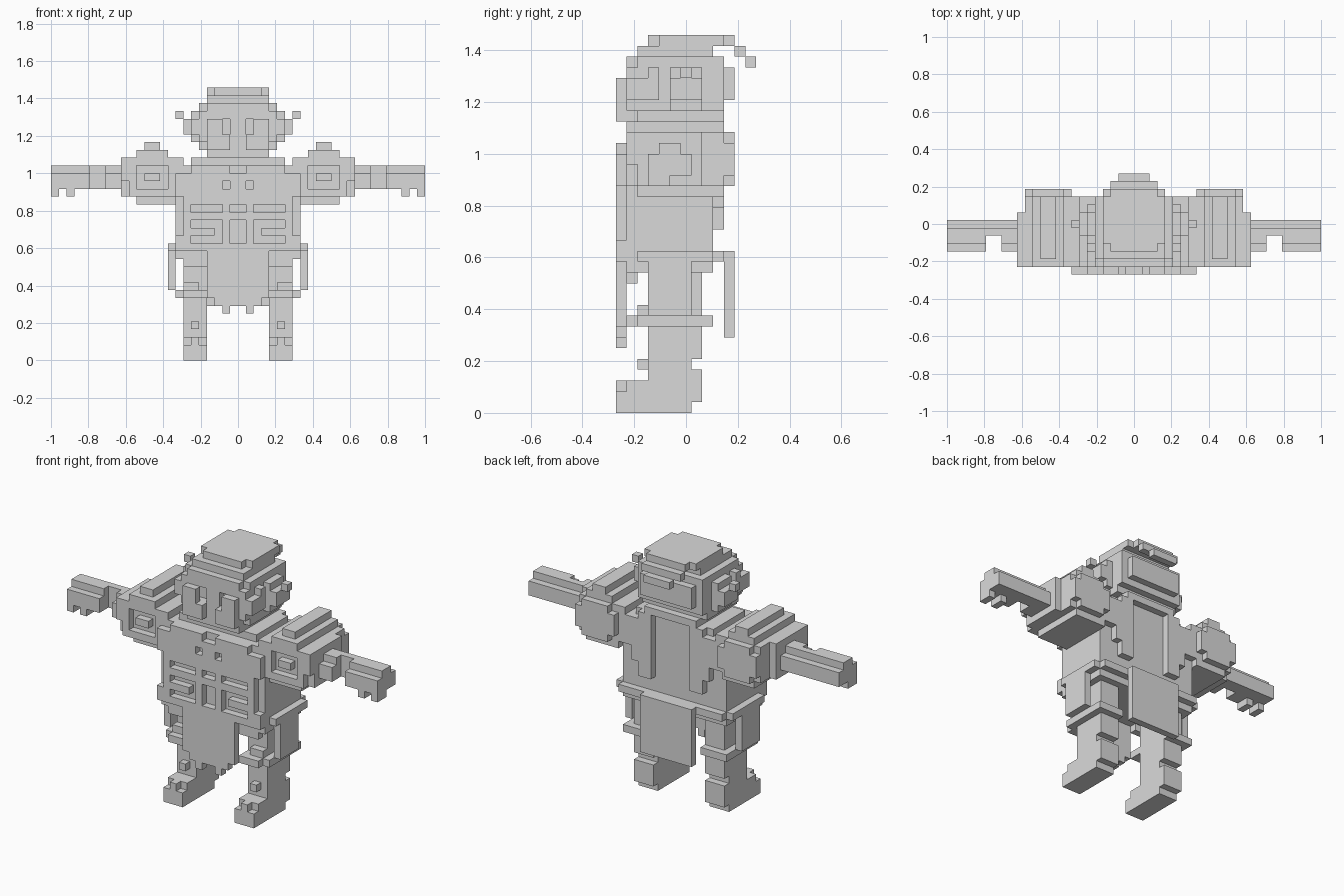
import bpy, bmesh
from mathutils import Vector

if "Cube" in bpy.data.objects:
    bpy.data.objects.remove(bpy.data.objects["Cube"])

U = 1 / 24            # one cell
cells = {}            # (i, j, k) -> part name

grey = bpy.data.materials.new("stone_grey")
grey.diffuse_color = (0.7, 0.7, 0.7, 1)
grey.use_nodes = True
grey.node_tree.nodes["Principled BSDF"].inputs["Base Color"].default_value = grey.diffuse_color


def box(part, x, y, z, mirror=False):
    """Fill cells; part None carves them away."""
    spans = [x, (-x[1], -x[0])] if mirror else [x]
    for a, b in spans:
        for i in range(a, b):
            for j in range(*y):
                for k in range(*z):
                    if part:
                        cells[i, j, k] = part
                    else:
                        cells.pop((i, j, k), None)


def pair(part, x, y, z):
    box(part, x, y, z, True)


# feet and legs
pair("feet", (4, 7), (0, 7), (0, 2))
pair("feet", (5, 6), (0, 1), (2, 3))
pair("feet", (4, 7), (1, 7), (2, 3))
pair("legs", (4, 7), (3, 7), (3, 14))
pair("legs", (4, 7), (7, 8), (1, 4))
pair("legs", (4, 7), (7, 8), (5, 14))
pair("legs", (5, 6), (2, 3), (4, 5))
# knee bands
pair("knee_bands", (4, 8), (2, 9), (8, 9))
pair("knee_bands", (4, 7), (1, 2), (8, 9))
pair("knee_bands", (5, 7), (2, 3), (9, 10))
# pelvis, belt and hanging cloths
box("pelvis", (-8, 8), (1, 9), (13, 14))
pair("pelvis", (4, 7), (1, 2), (12, 13))
box("belt", (-8, 8), (0, 10), (14, 15))
box("belt", (-4, 4), (10, 11), (14, 15))
pair("belt", (8, 9), (2, 9), (14, 15))
pair("hip_plates", (8, 9), (3, 7), (9, 14))
for c, low in ((0, 7), (1, 6), (2, 7), (3, 8)):
    pair("front_cloth", (c, c + 1), (0, 1), (low, 14))
box("back_cloth", (-4, 4), (10, 11), (7, 14))

# torso, chest plate and ribbed grille
box("torso", (-8, 8), (1, 9), (15, 25))
box("torso", (-8, 8), (0, 1), (15, 16))
box("grille", (-7, 7), (0, 1), (15, 21))
for z in (15, 17, 19):
    pair(None, (2, 6), (0, 1), (z, z + 1))
pair(None, (2, 3), (0, 1), (16, 17))
box(None, (-1, 1), (0, 1), (15, 18))
box(None, (-1, 1), (0, 1), (19, 20))
box("chest_plate", (-8, 8), (0, 1), (21, 24))
pair("chest_plate", (1, 6), (0, 1), (24, 25))
pair(None, (1, 2), (0, 1), (22, 23))
# back straps either side of a recessed spine
pair("back_straps", (3, 5), (9, 10), (17, 26))
pair("back_straps", (5, 6), (9, 10), (19, 25))
pair("back_straps", (6, 7), (9, 10), (21, 25))
box("collar", (-6, 6), (2, 9), (25, 26))
box("collar", (-4, 4), (1, 10), (26, 27))

# shoulder guards
pair("shoulder_guards", (7, 14), (1, 10), (21, 26))
pair("shoulder_guards", (14, 15), (1, 8), (21, 26))
pair("shoulder_guards", (8, 13), (2, 10), (20, 21))
pair("shoulder_guards", (8, 14), (10, 11), (22, 25))
pair("shoulder_guards", (9, 13), (10, 11), (21, 26))
pair("shoulder_guards", (9, 13), (1, 10), (26, 27))
pair("shoulder_guards", (10, 12), (2, 10), (27, 28))
pair(None, (14, 15), (1, 2), (21, 23))
pair(None, (9, 13), (1, 2), (22, 25))
pair("shoulder_studs", (10, 12), (1, 2), (23, 24))

# arms and hands
pair("arms", (15, 24), (3, 7), (22, 24))
pair("arms", (15, 24), (4, 6), (24, 25))
pair(None, (17, 19), (3, 5), (22, 25))
for x in (21, 23):
    pair("fingers", (x, x + 1), (3, 5), (21, 22))

# head, cheek guards, temple plates and ears
box("head", (-5, 5), (1, 10), (28, 33))
box("head", (-5, 5), (2, 9), (27, 28))
box("head", (-4, 4), (1, 2), (27, 28))
box("head", (-4, 4), (10, 11), (29, 32))
pair(None, (4, 5), (1, 2), (32, 33))
pair(None, (1, 3), (1, 2), (29, 31))
pair("cheek_guards", (2, 4), (0, 1), (27, 31))
pair("cheek_guards", (1, 2), (0, 1), (27, 29))
pair("temple_plates", (5, 6), (1, 4), (29, 31))
pair("temple_plates", (5, 6), (3, 4), (31, 32))
pair("ears", (5, 6), (5, 8), (28, 32))
pair("ears", (6, 7), (5, 8), (29, 31))
pair("ears", (7, 8), (6, 7), (31, 32))

# cap with trailing tail
box("cap", (-4, 4), (2, 9), (33, 34))
box("cap", (-4, 4), (4, 10), (34, 35))
box("cap", (-3, 3), (3, 11), (34, 35))
box("cap_tail", (-3, 3), (11, 12), (33, 34))
box("cap_tail", (-2, 2), (12, 13), (32, 33))

# skin each part with its exposed cell faces, merged into flat panels
for part in sorted(set(cells.values())):
    bm = bmesh.new()
    for cell, name in cells.items():
        if name != part:
            continue
        for axis in range(3):
            for side in (0, 1):
                near = list(cell)
                near[axis] += 2 * side - 1
                if tuple(near) in cells:
                    continue
                loop = [(0, 0), (1, 0), (1, 1), (0, 1)]
                verts = []
                for u, v in (loop if side else loop[::-1]):
                    p = Vector(cell)
                    p[axis] += side
                    p[(axis + 1) % 3] += u
                    p[(axis + 2) % 3] += v
                    p.y -= 6.5
                    verts.append(bm.verts.new(p * U))
                bm.faces.new(verts)
    bmesh.ops.remove_doubles(bm, verts=bm.verts[:], dist=0.001)
    bmesh.ops.dissolve_limit(bm, angle_limit=0.02, verts=bm.verts[:],
                             edges=bm.edges[:])
    mesh = bpy.data.meshes.new(part)
    bm.to_mesh(mesh)
    bm.free()
    mesh.materials.append(grey)
    bpy.context.collection.objects.link(bpy.data.objects.new(part, mesh))
